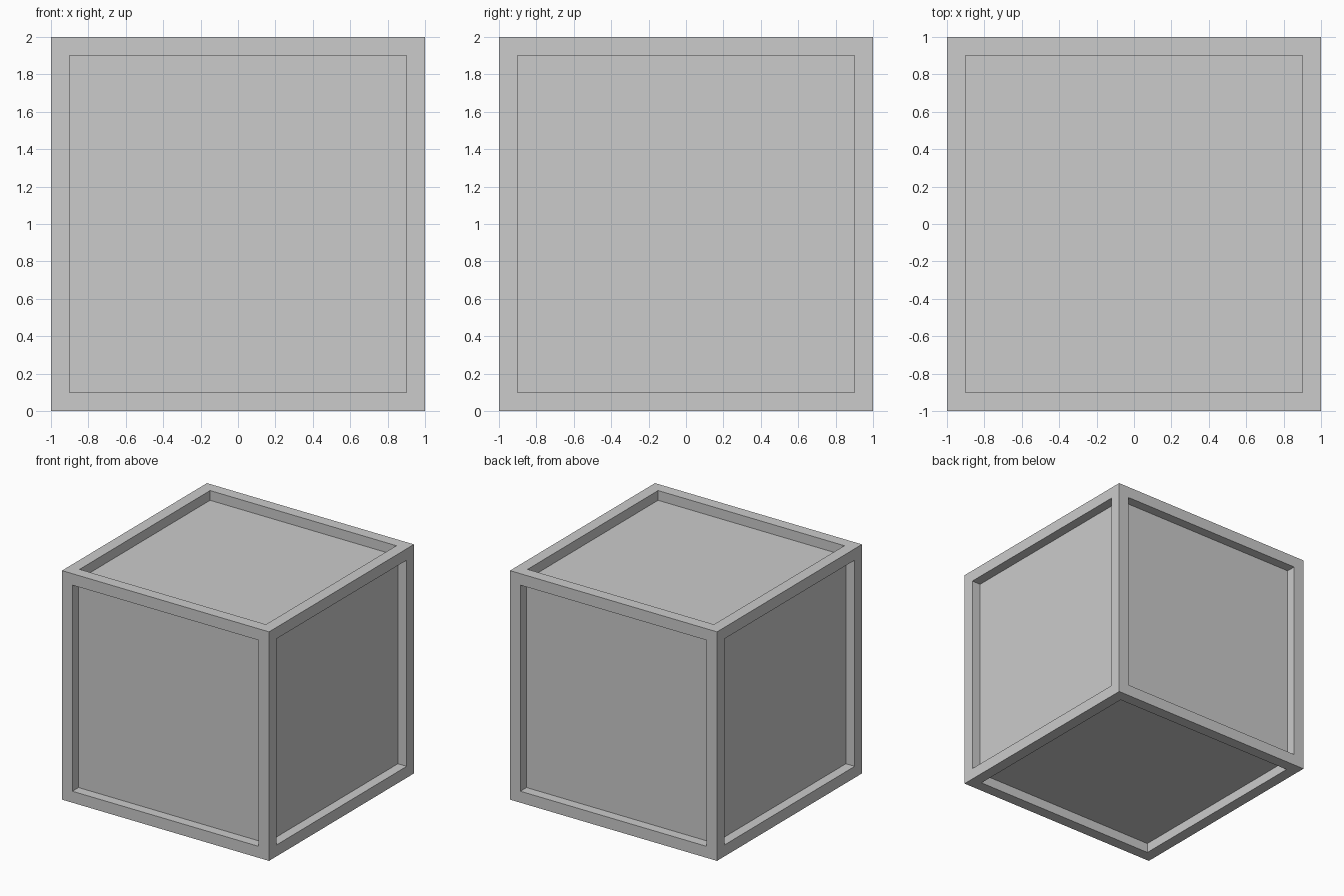
import bpy, bmesh

if "Cube" in bpy.data.objects:
    bpy.data.objects.remove(bpy.data.objects["Cube"])

FRAME = 0.1      # width of the raised border
DEPTH = 0.085    # how far each panel is sunk

# Crate: cube with a bordered, recessed panel on every side
bm = bmesh.new()
bmesh.ops.create_cube(bm, size=2.0)
bmesh.ops.translate(bm, verts=bm.verts[:], vec=(0, 0, 1))
panels = bm.faces[:]
bmesh.ops.inset_individual(bm, faces=panels, thickness=FRAME, use_even_offset=True)

# Sink each panel straight inwards, leaving vertical recess walls
for face in panels:
    inward = -face.normal.copy() * DEPTH
    sunk = bmesh.ops.extrude_discrete_faces(bm, faces=[face])["faces"][0]
    bmesh.ops.translate(bm, verts=sunk.verts[:], vec=inward)

bmesh.ops.recalc_face_normals(bm, faces=bm.faces[:])
mesh = bpy.data.meshes.new("crate")
bm.to_mesh(mesh)
bm.free()
bpy.context.collection.objects.link(bpy.data.objects.new("crate", mesh))
